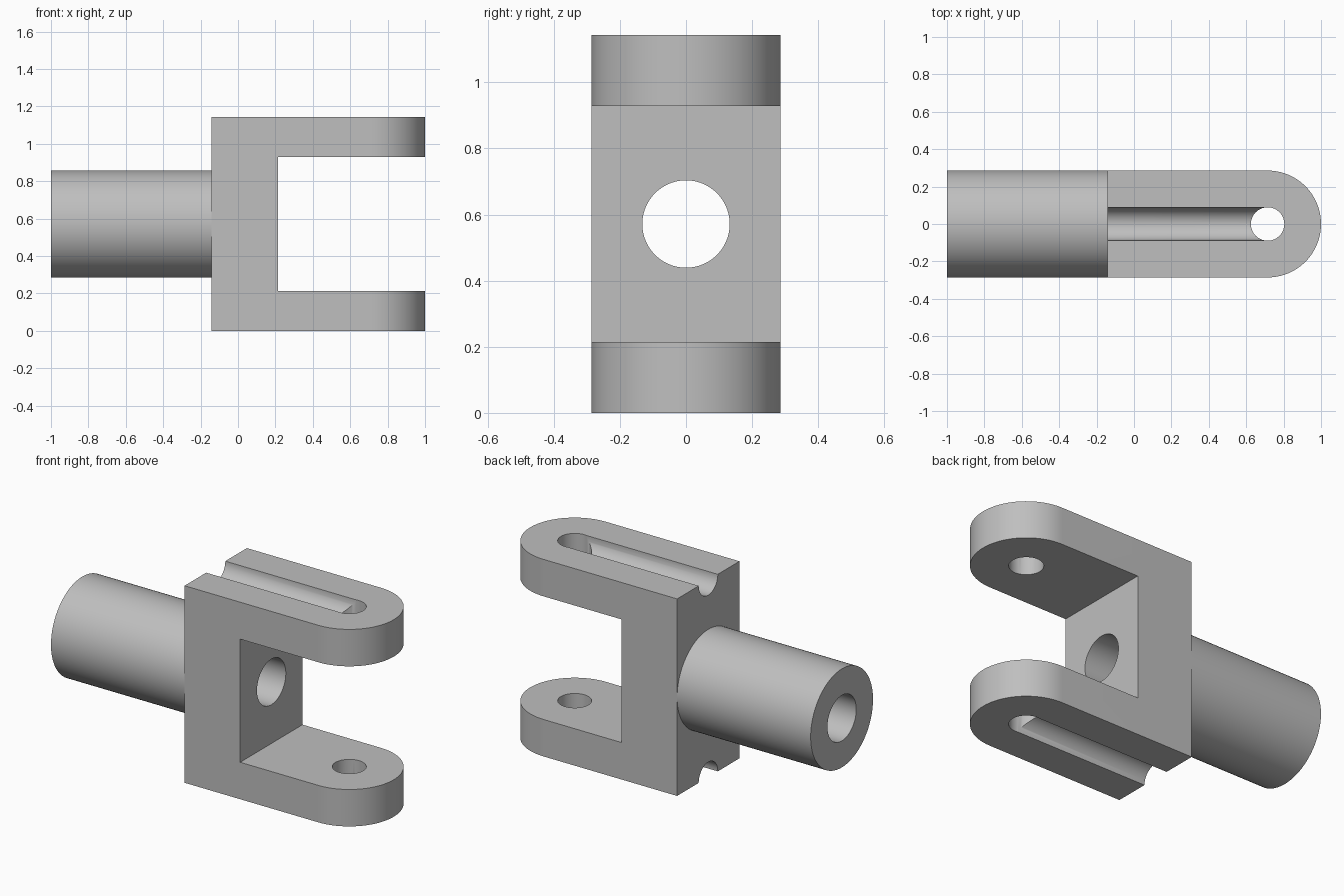
import bpy, bmesh, math
from mathutils import Matrix, Vector

old = bpy.data.objects.get("Cube")
if old:
    bpy.data.objects.remove(old, do_unlink=True)

U = 2 / 56                      # one design unit
R = 8 * U                       # half width, neck and lug radius
H = 32 * U                      # total height
MID = H / 2
BACK, SLOT, PIN = -4 * U, 6 * U, 20 * U
GROOVE, BORE = 2.45 * U, 3.7 * U

steel = bpy.data.materials.new("plain grey")
steel.use_nodes = True
GREY = (0.52, 0.52, 0.52, 1)
steel.diffuse_color = GREY
steel.node_tree.nodes["Principled BSDF"].inputs["Base Color"].default_value = GREY


def add_object(name, bm):
    bmesh.ops.recalc_face_normals(bm, faces=bm.faces[:])
    mesh = bpy.data.meshes.new(name)
    bm.to_mesh(mesh)
    bm.free()
    mesh.materials.append(steel)
    obj = bpy.data.objects.new(name, mesh)
    bpy.context.collection.objects.link(obj)
    return obj


def cylinder(name, start, end, radius, sides=96):
    start, end = Vector(start), Vector(end)
    axis = end - start
    turn = Vector((0, 0, 1)).rotation_difference(axis).to_matrix().to_4x4()
    bm = bmesh.new()
    bmesh.ops.create_cone(bm, cap_ends=True, segments=sides, radius1=radius,
                          radius2=radius, depth=axis.length,
                          matrix=Matrix.Translation((start + end) / 2) @ turn)
    return add_object(name, bm)


def box(name, low, high):
    low, high = Vector(low), Vector(high)
    bm = bmesh.new()
    bmesh.ops.create_cube(bm, size=1, matrix=Matrix.Translation((low + high) / 2)
                          @ Matrix.Diagonal((*(high - low), 1)))
    return add_object(name, bm)


def cut(obj, cutter):
    cutter.hide_render = True
    mod = obj.modifiers.new("cut", 'BOOLEAN')
    mod.operation = 'DIFFERENCE'
    mod.solver = 'EXACT'
    mod.object = cutter
    bpy.context.view_layer.objects.active = obj
    bpy.ops.object.modifier_apply(modifier=mod.name)
    bpy.data.objects.remove(cutter, do_unlink=True)


def smooth(obj):
    bpy.ops.object.select_all(action='DESELECT')
    obj.select_set(True)
    bpy.context.view_layer.objects.active = obj
    bpy.ops.object.shade_smooth_by_angle(angle=math.radians(30))


# Fork: round-ended outline raised to full height
bm = bmesh.new()
steps = 48
arc = [math.pi * (i / steps - 0.5) for i in range(steps + 1)]
outline = [(BACK, -R)] + [(PIN + R * math.cos(a), R * math.sin(a)) for a in arc] + [(BACK, R)]
base = bm.faces.new([bm.verts.new((x, y, 0)) for x, y in outline])
raised = bmesh.ops.extrude_face_region(bm, geom=[base])
bmesh.ops.translate(bm, vec=(0, 0, H),
                    verts=[v for v in raised["geom"] if isinstance(v, bmesh.types.BMVert)])
fork = add_object("fork", bm)

# Gap between the arms
cut(fork, box("gap", (SLOT, -1, 6 * U), (2, 1, H - 6 * U)))

# Half-round grooves on top and bottom, ending in the pin hole
for z in (0, H):
    cut(fork, cylinder("groove", (BACK - 0.1, 0, z), (PIN, 0, z), GROOVE, 64))
cut(fork, cylinder("pin_hole", (PIN, 0, -0.2), (PIN, 0, H + 0.2), 2.5 * U, 64))

# Neck, with the bore running through neck and fork
neck = cylinder("neck", (-1, 0, MID), (BACK, 0, MID), R)
for part in (fork, neck):
    cut(part, cylinder("bore", (-1.2, 0, MID), (SLOT + 0.2, 0, MID), BORE))
    smooth(part)
